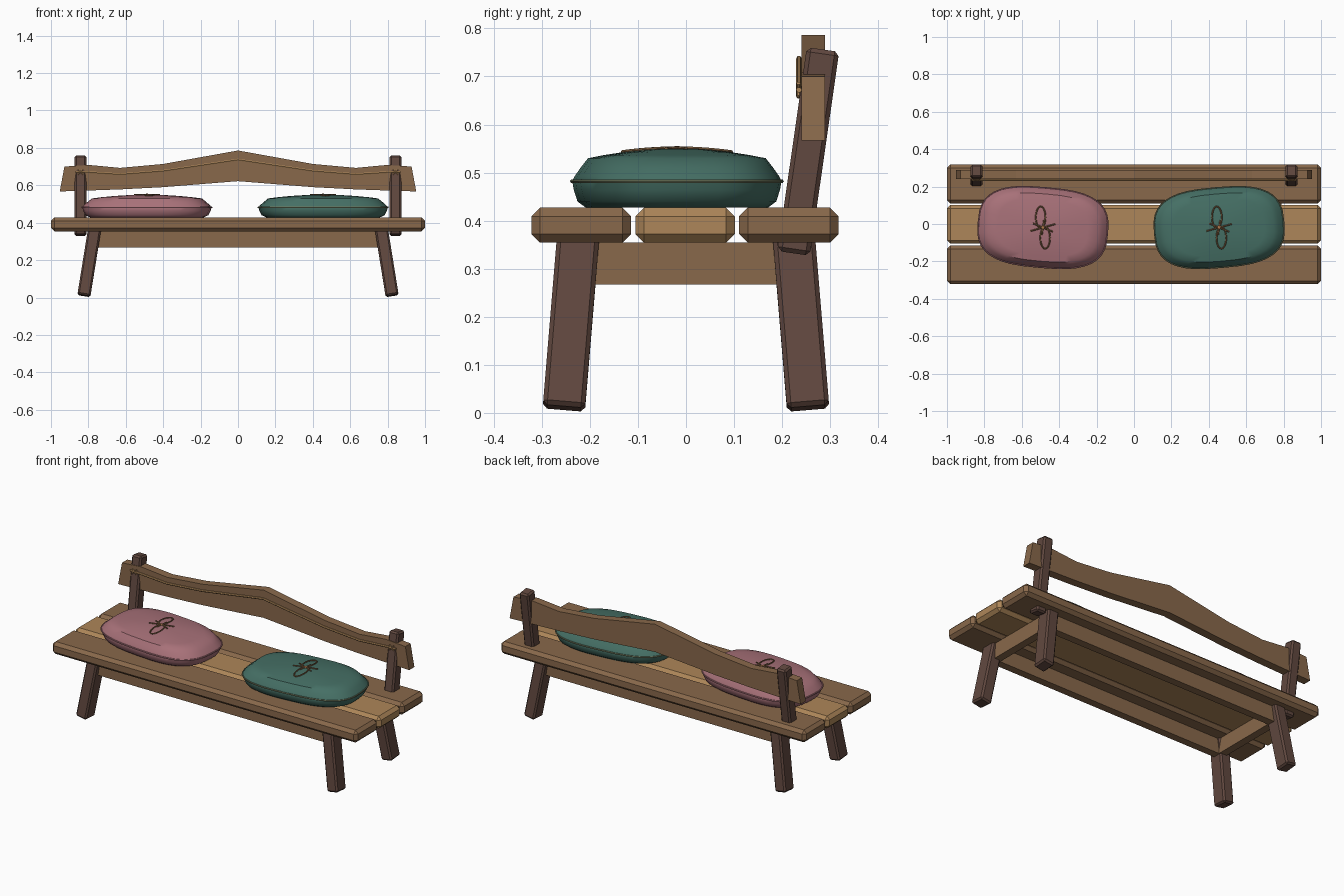
import bpy, bmesh, math
from mathutils import Vector, Matrix

cube = bpy.data.objects.get("Cube")
if cube:
    bpy.data.objects.remove(cube, do_unlink=True)


def material(name, r, g, b):
    m = bpy.data.materials.new(name)
    m.use_nodes = True
    m.diffuse_color = (r, g, b, 1)
    m.node_tree.nodes["Principled BSDF"].inputs["Base Color"].default_value = (r, g, b, 1)
    return m


BROWN = material("brown wood", 0.25, 0.14, 0.07)
LIGHT = material("light wood", 0.42, 0.24, 0.10)
DARK = material("dark wood", 0.12, 0.065, 0.05)
PINK = material("dusty pink fabric", 0.39, 0.165, 0.19)
GREEN = material("teal green fabric", 0.06, 0.16, 0.13)
THREAD = material("brown thread", 0.18, 0.10, 0.045)
OLIVE = material("olive piping", 0.16, 0.19, 0.11)
BEAD = material("copper bead", 0.45, 0.19, 0.07)


def add_object(name, bm, mat):
    bmesh.ops.recalc_face_normals(bm, faces=bm.faces)
    me = bpy.data.meshes.new(name)
    bm.to_mesh(me)
    bm.free()
    me.materials.append(mat)
    ob = bpy.data.objects.new(name, me)
    bpy.context.collection.objects.link(ob)
    return ob


def smooth(ob, angle=35):
    bpy.ops.object.select_all(action='DESELECT')
    ob.select_set(True)
    bpy.context.view_layer.objects.active = ob
    bpy.ops.object.shade_smooth_by_angle(angle=math.radians(angle))


def box(name, size, centre, mat, bevel=0.0, rot=None):
    bm = bmesh.new()
    bmesh.ops.create_cube(bm, size=1, matrix=Matrix.Diagonal((*size, 1)))
    if bevel:
        bmesh.ops.bevel(bm, geom=bm.edges[:], offset=bevel, segments=1, affect='EDGES')
    m = Matrix.Translation(centre)
    if rot:
        m = m @ rot.to_matrix().to_4x4()
    bm.transform(m)
    return add_object(name, bm, mat)


def beam(name, a, b, sx, sy, mat, bevel):
    """Square post running from point a to point b."""
    a, b = Vector(a), Vector(b)
    rot = Vector((0, 0, 1)).rotation_difference(b - a)
    return box(name, (sx, sy, (b - a).length), (a + b) / 2, mat, bevel, rot)


def tube(name, points, radius, mat, closed=False):
    cu = bpy.data.curves.new(name, 'CURVE')
    cu.dimensions = '3D'
    cu.bevel_depth = radius
    cu.bevel_resolution = 1
    cu.use_fill_caps = True
    sp = cu.splines.new('POLY')
    sp.points.add(len(points) - 1)
    for p, co in zip(sp.points, points):
        p.co = (*co, 1)
    sp.use_cyclic_u = closed
    tmp = bpy.data.objects.new(name + "_path", cu)
    bpy.context.collection.objects.link(tmp)
    dg = bpy.context.evaluated_depsgraph_get()
    me = bpy.data.meshes.new_from_object(tmp.evaluated_get(dg))
    bpy.data.objects.remove(tmp, do_unlink=True)
    me.materials.clear()
    me.materials.append(mat)
    me.name = name
    ob = bpy.data.objects.new(name, me)
    bpy.context.collection.objects.link(ob)
    smooth(ob, 50)
    return ob


# Seat planks
for name, y, mat in (("front", -0.218, BROWN), ("middle", -0.002, LIGHT), ("back", 0.214, BROWN)):
    box(name + "_seat_plank", (2, 0.207, 0.073), (0, y, 0.3905), mat, 0.018)

# Splayed legs, back posts and rails under the seat
for side, s in (("left", 1), ("right", -1)):
    for end, e in (("front", -1), ("back", 1)):
        beam(f"{end}_{side}_leg", (s * 0.824, e * 0.254, 0.01), (s * 0.766, e * 0.224, 0.37),
             0.07, 0.088, DARK, 0.009)
    beam(side + "_back_post", (s * 0.842, 0.224, 0.332), (s * 0.842, 0.285, 0.756),
         0.062, 0.068, DARK, 0.009)
    box(side + "_end_rail", (0.045, 0.42, 0.088), (s * 0.765, 0, 0.311), BROWN)
for end, e in (("front", -1), ("back", 1)):
    box(end + "_long_rail", (1.5, 0.045, 0.088), (0, e * 0.22, 0.311), BROWN)


# Wavy backrest board, half profile mirrored
def mirrored(half):
    return [(-x, z) for x, z in half] + [(x, z) for x, z in reversed(half) if x > 0]


top = mirrored([(0.928, 0.70), (0.8, 0.709), (0.63, 0.693), (0.4, 0.714), (0, 0.786)])
bottom = mirrored([(0.953, 0.567), (0.8, 0.572), (0.63, 0.578), (0.4, 0.59), (0, 0.622)])
bm = bmesh.new()
rows = [[bm.verts.new((x, y, z)) for x, z in line]
        for line, y in ((top, 0.24), (top, 0.289), (bottom, 0.289), (bottom, 0.24))]
for a, b in zip(rows, rows[1:] + rows[:1]):
    for i in range(len(top) - 1):
        bm.faces.new((a[i], a[i + 1], b[i + 1], b[i]))
for i in (0, -1):
    bm.faces.new([r[i] for r in rows])
add_object("backrest_board", bm, BROWN)

# Cord along the backrest with a tied cross at each post
cord = mirrored([(0.87, 0.672), (0.8, 0.67), (0.63, 0.659), (0.4, 0.677), (0, 0.737)])
tube("backrest_cord", [(x, 0.235, z) for x, z in cord], 0.006, LIGHT)
for side, s in (("left", 1), ("right", -1)):
    for k in (-1, 1):
        tube(f"{side}_cord_tie", [(s * 0.842 - 0.014, 0.234, 0.672 - k * 0.014),
                                  (s * 0.842 + 0.014, 0.234, 0.672 + k * 0.014)], 0.004, LIGHT)

# Cushions
A, B, N = 0.345, 0.212, 40


def outline(t, k=1.0):
    c, s = math.cos(t), math.sin(t)
    p = 2 / 2.9
    return (k * A * math.copysign(abs(c) ** p, c), k * B * math.copysign(abs(s) ** p, s))


def crown(k):
    return 0.55 - 0.028 * k * k


def cushion(name, cx, turn, mat, piping):
    place = Matrix.Translation((cx, -0.019, 0)) @ Matrix.Rotation(math.radians(turn), 4, 'Z')
    angles = [2 * math.pi * i / N for i in range(N)]
    rings = [(0.87, 0.427), (0.95, 0.44), (0.985, 0.464), (1, 0.482), (0.975, 0.493), (0.92, 0.51)]
    rings += [(k, crown(k)) for k in (0.85, 0.7, 0.5, 0.25)]
    bm = bmesh.new()
    loops = [[bm.verts.new((*outline(t, k), z)) for t in angles] for k, z in rings]
    for a, b in zip(loops, loops[1:]):
        for i in range(N):
            j = (i + 1) % N
            bm.faces.new((a[i], a[j], b[j], b[i]))
    bm.faces.new(loops[0])
    tip = bm.verts.new((0, 0, crown(0)))
    for i in range(N):
        bm.faces.new((loops[-1][i], loops[-1][(i + 1) % N], tip))
    bm.transform(place)
    smooth(add_object(name, bm, mat), 40)
    tube(name + "_piping", [place @ Vector((*outline(t, 1.003), 0.482)) for t in angles],
         0.004, piping, True)

    # Embroidered loops, spokes and centre bead
    def on_top(x, y):
        return (cx + x, -0.019 + y, crown(math.hypot(x / A, y / B)) + 0.001)

    for s in (1, -1):
        pts = [on_top(-s * 0.012 + 0.026 * math.cos(t), s * 0.055 + 0.058 * math.sin(t))
               for t in (2 * math.pi * i / 20 for i in range(20))]
        tube(name + "_stitched_loop", pts, 0.004, THREAD, True)
    for i in range(6):
        t = math.radians(60 * i + 25)
        r = 0.065 if i % 3 else 0.075
        tube(name + "_stitched_spoke", [on_top(0, 0), on_top(r * math.cos(t), r * 0.6 * math.sin(t))],
             0.004, THREAD)
    bm = bmesh.new()
    bmesh.ops.create_uvsphere(bm, u_segments=12, v_segments=8, radius=0.011)
    bm.transform(Matrix.Translation((cx, -0.019, 0.55)) @ Matrix.Diagonal((1, 1, 0.5, 1)))
    smooth(add_object(name + "_bead", bm, BEAD), 60)


cushion("right_cushion", -0.487, -5, PINK, PINK)
cushion("left_cushion", 0.455, 5, GREEN, OLIVE)
